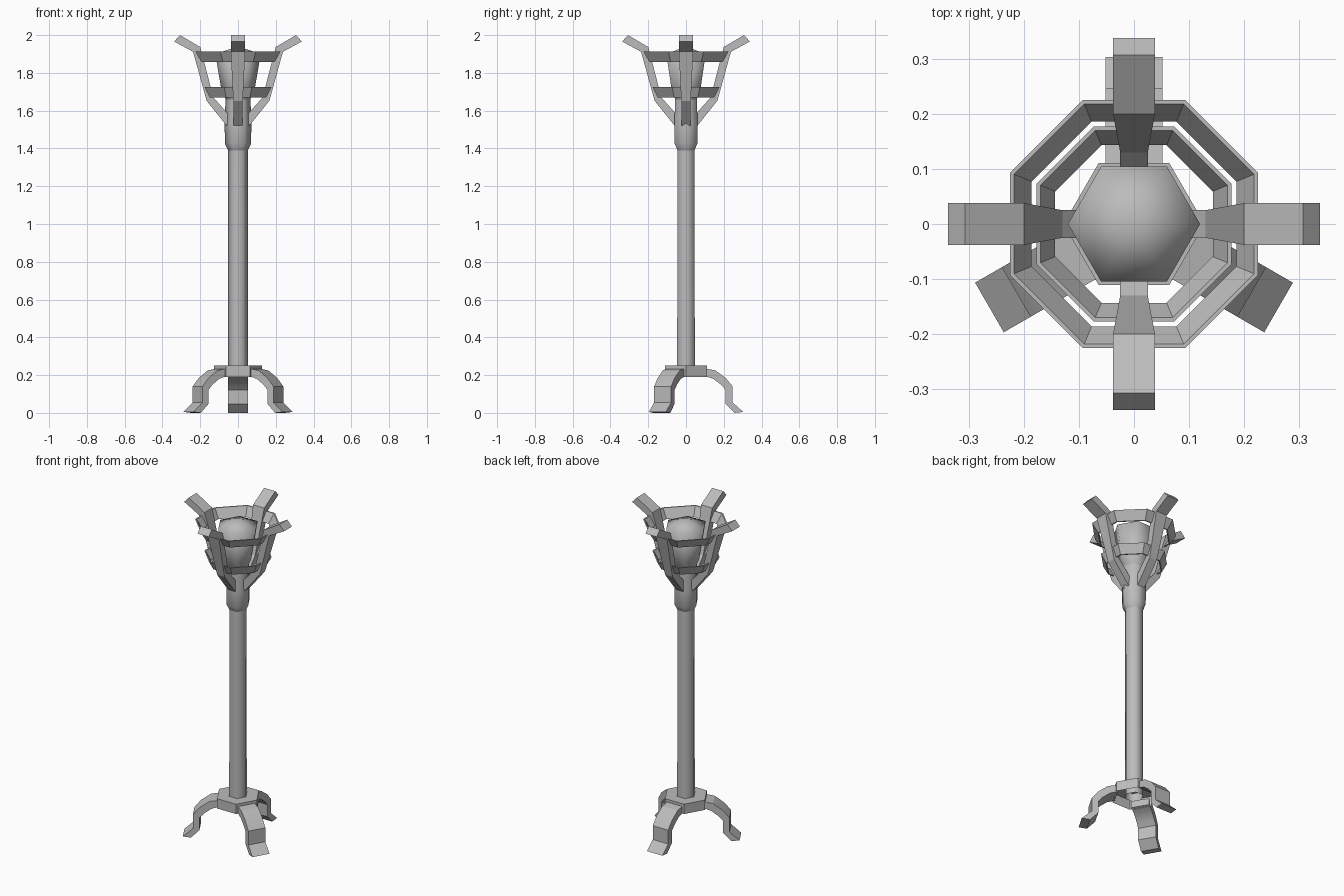
import bpy, bmesh, math
from mathutils import Matrix

cube = bpy.data.objects.get("Cube")
if cube:
    bpy.data.objects.remove(cube, do_unlink=True)

grey = bpy.data.materials.new("plain_grey")
grey.use_nodes = True
colour = (0.5, 0.5, 0.5, 1)
grey.diffuse_color = colour
grey.node_tree.nodes["Principled BSDF"].inputs["Base Color"].default_value = colour


def finish(bm, name, smooth_angle):
    bmesh.ops.recalc_face_normals(bm, faces=bm.faces)
    mesh = bpy.data.meshes.new(name)
    bm.to_mesh(mesh)
    bm.free()
    mesh.materials.append(grey)
    obj = bpy.data.objects.new(name, mesh)
    bpy.context.collection.objects.link(obj)
    bpy.ops.object.select_all(action="DESELECT")
    obj.select_set(True)
    bpy.context.view_layer.objects.active = obj
    if smooth_angle:
        bpy.ops.object.shade_smooth_by_angle(angle=math.radians(smooth_angle))
    return obj


def lathe(name, profile, sides, start=0, closed=False, smooth_angle=0):
    """Turn a (radius, z) profile into a faceted solid or band."""
    bm = bmesh.new()
    rings = []
    for r, z in profile:
        angles = [start + math.tau * i / sides for i in range(sides)]
        if r == 0:
            rings.append([bm.verts.new((0, 0, z))] * sides)
        else:
            rings.append([bm.verts.new((r * math.cos(a), r * math.sin(a), z)) for a in angles])
    pairs = list(zip(rings, rings[1:]))
    if closed:
        pairs.append((rings[-1], rings[0]))
    for low, high in pairs:
        for i in range(sides):
            j = (i + 1) % sides
            corners = [low[i], low[j], high[j], high[i]]
            bm.faces.new(list(dict.fromkeys(corners)))
    return finish(bm, name, smooth_angle)


def bent_bar(name, stations, angle):
    """Loft a bar through (outer r, z, inner r, z, half width) stations."""
    bm = bmesh.new()
    loops = []
    for ro, zo, ri, zi, w in stations:
        loops.append([bm.verts.new(p) for p in
                      ((ro, -w, zo), (ro, w, zo), (ri, w, zi), (ri, -w, zi))])
    for a, b in zip(loops, loops[1:]):
        for i in range(4):
            j = (i + 1) % 4
            bm.faces.new((a[i], a[j], b[j], b[i]))
    bm.faces.new(loops[0])
    bm.faces.new(loops[-1])
    bm.transform(Matrix.Rotation(math.radians(angle), 4, "Z"))
    return finish(bm, name, 20)


# Hexagonal pole, collar and domed cup
lathe("pole", [(0.054, 0.2), (0.052, 1.4)], 6, smooth_angle=65)
lathe("collar", [(0.052, 1.39), (0.069, 1.425), (0.071, 1.53), (0.066, 1.66)], 6, smooth_angle=65)
lathe("cup", [(0.066, 1.66), (0.088, 1.71), (0.12, 1.9), (0, 1.94)], 6, smooth_angle=100)

# Base plate, open underneath
lathe("base_plate", [(0.128, 0.19), (0.128, 0.25), (0, 0.25)], 6)

# Three curved legs
leg = [
    (0.10, 0.235, 0.10, 0.195, 0.052),
    (0.155, 0.225, 0.145, 0.18, 0.052),
    (0.21, 0.185, 0.185, 0.15, 0.052),
    (0.247, 0.14, 0.21, 0.122, 0.052),
    (0.247, 0.055, 0.21, 0.048, 0.052),
    (0.303, 0.005, 0.257, 0, 0.052),
]
for name, angle in (("back_leg", 90), ("right_leg", 210), ("left_leg", 330)):
    bent_bar(name, leg, angle)

# Four basket arms, flaring at the tips
arm = [
    (0.338, 1.966, 0.307, 2.0, 0.038),
    (0.238, 1.912, 0.2, 1.937, 0.038),
    (0.166, 1.652, 0.13, 1.67, 0.025),
    (0.06, 1.52, 0.045, 1.575, 0.025),
]
for i, side in enumerate(("left", "back", "right", "front")):
    bent_bar(side + "_arm", arm, 90 * i)

# Two thin sloping octagonal bands
corner = 1 / math.cos(math.pi / 8)
for name, top, bottom, z_low, z_high in (
        ("upper_band", 0.225, 0.193, 1.857, 1.912),
        ("lower_band", 0.177, 0.15, 1.67, 1.724)):
    section = [(bottom, z_low), (top, z_high), (top - 0.007, z_high), (bottom - 0.007, z_low)]
    lathe(name, [(r * corner, z) for r, z in section], 8, math.pi / 8, closed=True)
